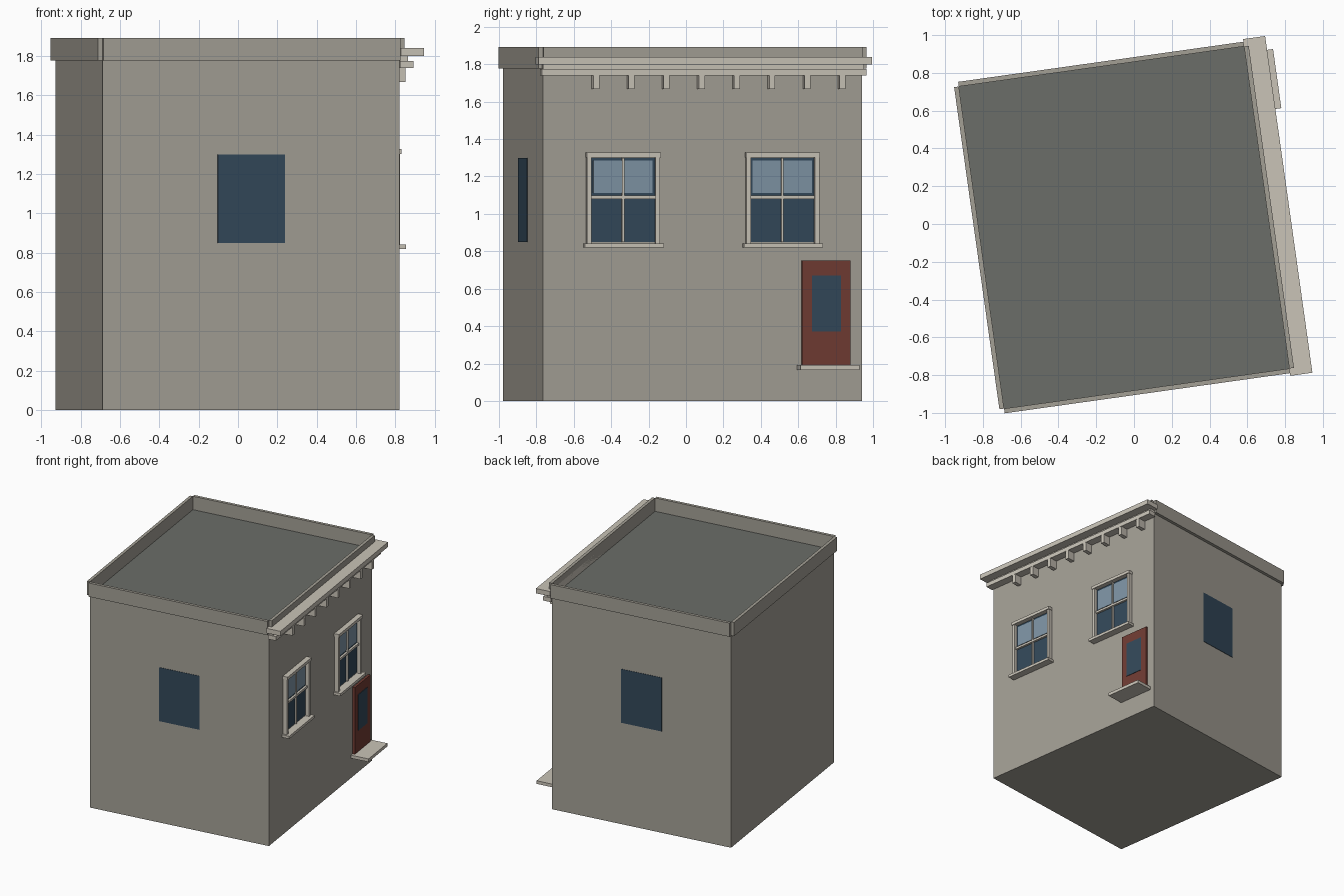
import bpy, bmesh, math
from mathutils import Matrix, Vector

if "Cube" in bpy.data.objects:
    bpy.data.objects.remove(bpy.data.objects["Cube"])

# Building frame: local x points out of the facade, local y runs along it
FRAME = Matrix.Translation((-0.0526, -0.0186, 0)) @ Matrix.Rotation(math.radians(8), 4, 'Z')
HU, HV = 0.7625, 0.861          # half depth, half facade length
TOP, PAR = 1.78, 1.892          # roof level, parapet top


def material(name, r, g, b):
    m = bpy.data.materials.new(name)
    m.diffuse_color = [(c / 255) ** 2.2 for c in (r, g, b)] + [1]
    m.use_nodes = True
    m.node_tree.nodes["Principled BSDF"].inputs["Base Color"].default_value = m.diffuse_color
    return m


WALL = material("wall_paint", 162, 158, 148)
TRIM = material("trim_paint", 200, 194, 182)
ROOF = material("roofing", 106, 109, 104)
GLASS = material("dark_glass", 54, 74, 90)
PALE = material("pale_glass", 125, 147, 163)
RED = material("door_paint", 112, 62, 54)


def box(name, x, y, z, mat):
    """Box between (min, max) pairs in the building frame."""
    bm = bmesh.new()
    bmesh.ops.create_cube(bm, size=1)
    for v in bm.verts:
        v.co = [p[0] + (c + 0.5) * (p[1] - p[0]) for p, c in zip((x, y, z), v.co)]
    mesh = bpy.data.meshes.new(name)
    bm.to_mesh(mesh)
    bm.free()
    mesh.materials.append(mat)
    ob = bpy.data.objects.new(name, mesh)
    ob.matrix_world = FRAME
    bpy.context.collection.objects.link(ob)
    return ob


def facade(name, out, y, z, mat, start=0.0):
    """Box standing out from the facade by the given amount."""
    return box(name, (HU + start, HU + out), y, z, mat)


# Main body, with its top face coloured as the flat roof
body = box("body", (-HU, HU), (-HV, HV), (0, TOP), WALL)
body.data.materials.append(ROOF)
for f in body.data.polygons:
    if f.normal.z > 0.5:
        f.material_index = 1

# Parapet strips outside each wall, leaving notched corners
T = 0.025
for s, side in ((-1, "left"), (1, "right")):
    a, b = sorted((s * HU, s * (HU + T)))
    box(side + "_parapet", (a, b), (-HV, HV), (1.777, PAR), WALL)
for s, side in ((-1, "front"), (1, "back")):
    a, b = sorted((s * HV, s * (HV + T)))
    box(side + "_parapet", (-HU, HU), (a, b), (1.777, PAR), WALL)
    # Plain flush window in the end wall
    a, b = sorted((s * HV, s * (HV + 0.003)))
    box(side + "_window", (-0.172, 0.172), (a, b), (0.85, 1.30), GLASS)

# Stepped cornice and its brackets
facade("cornice_top", 0.118, (-0.9, 0.9), (1.80, 1.84), TRIM)
facade("cornice_middle", 0.043, (-0.866, 0.866), (1.775, 1.80), TRIM)
facade("cornice_lower", 0.068, (-0.876, 0.876), (1.74, 1.775), TRIM)
for i in range(8):
    c = -0.582 + 0.19 * i
    facade(f"bracket_{i + 1}", 0.067, (c - 0.016, c + 0.016), (1.667, 1.74), TRIM)

# Sash windows
for n, c in ((1, -0.43), (2, 0.43)):
    p = f"window_{n}_"
    facade(p + "glass", 0.004, (c - 0.175, c + 0.175), (0.85, 1.30), GLASS)
    facade(p + "upper_pane", 0.008, (c - 0.16, c + 0.16), (1.112, 1.285), PALE)
    facade(p + "mullion", 0.018, (c - 0.006, c + 0.006), (0.85, 1.30), TRIM)
    facade(p + "meeting_rail", 0.022, (c - 0.175, c + 0.175), (1.08, 1.098), TRIM)
    for s, side in ((-1, "left"), (1, "right")):
        y = sorted((c + s * 0.173, c + s * 0.197))
        facade(p + side + "_trim", 0.035, y, (0.84, 1.306), TRIM)
    facade(p + "head_trim", 0.042, (c - 0.2, c + 0.2), (1.302, 1.327), TRIM)
    facade(p + "sill", 0.062, (c - 0.213, c + 0.213), (0.82, 0.842), TRIM)

# Door, door glass and step
facade("door", 0.02, (0.536, 0.796), (0.192, 0.75), RED)
facade("door_glass", 0.024, (0.588, 0.744), (0.37, 0.67), GLASS, start=0.018)
facade("door_step", 0.15, (0.51, 0.826), (0.166, 0.192), TRIM)
